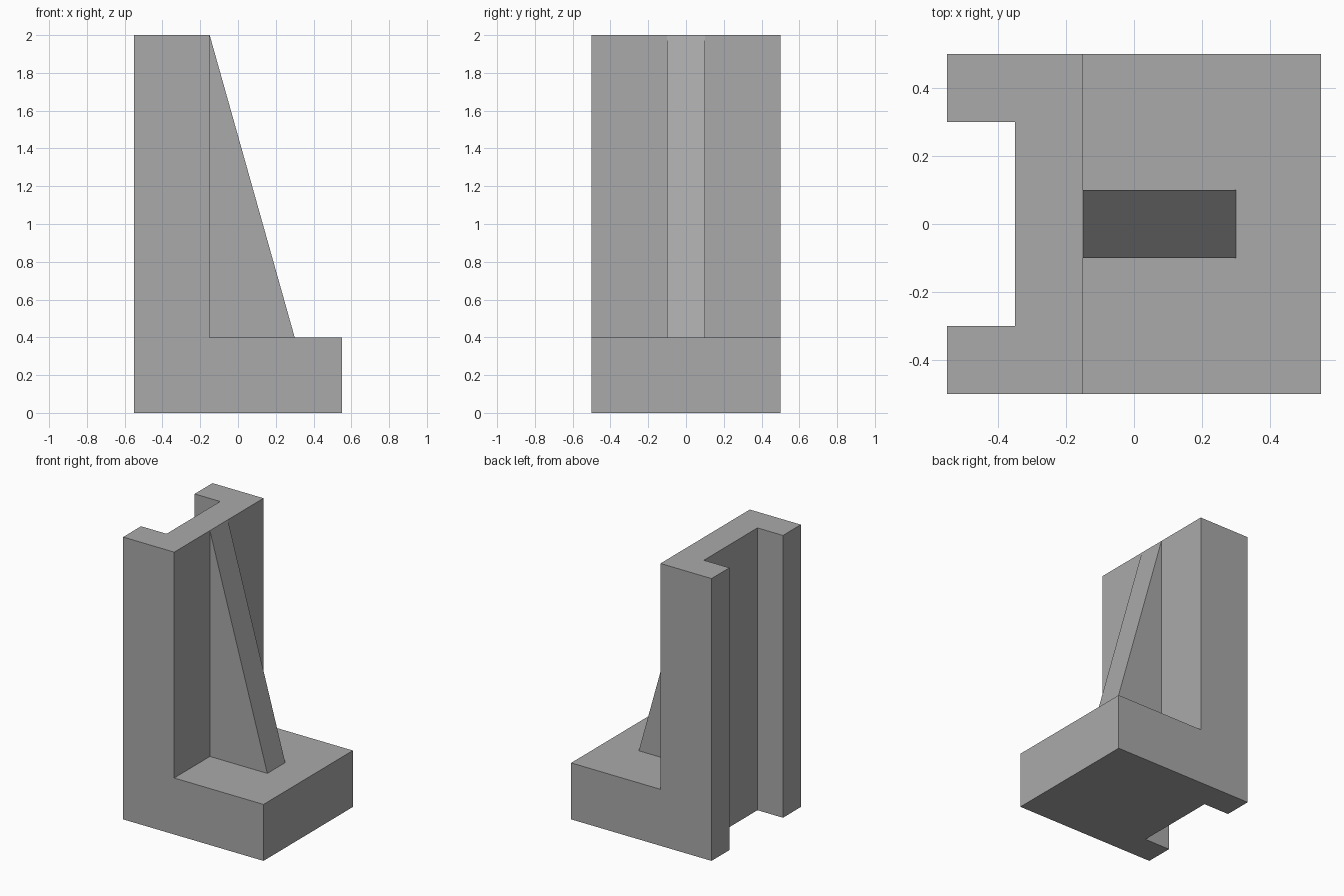
import bpy
import bmesh

cube = bpy.data.objects.get("Cube")
if cube:
    bpy.data.objects.remove(cube, do_unlink=True)

# Single plain grey material
grey = bpy.data.materials.new("plain_grey")
grey.use_nodes = True
colour = (0.4, 0.4, 0.4, 1.0)
grey.diffuse_color = colour
grey.node_tree.nodes["Principled BSDF"].inputs["Base Color"].default_value = colour


def extrude_profile(name, points, half_width):
    """Extrude an x-z outline along y, centred on y = 0."""
    bm = bmesh.new()
    face = bm.faces.new([bm.verts.new((x, -half_width, z)) for x, z in points])
    result = bmesh.ops.extrude_face_region(bm, geom=[face])
    verts = [g for g in result["geom"] if isinstance(g, bmesh.types.BMVert)]
    bmesh.ops.translate(bm, verts=verts, vec=(0, 2 * half_width, 0))
    bmesh.ops.recalc_face_normals(bm, faces=bm.faces)
    mesh = bpy.data.meshes.new(name)
    bm.to_mesh(mesh)
    bm.free()
    mesh.materials.append(grey)
    obj = bpy.data.objects.new(name, mesh)
    bpy.context.collection.objects.link(obj)
    return obj


back, wall, front = -0.55, -0.15, 0.55
foot_top, height = 0.4, 2.0

# L-shaped bracket: upright wall and foot
bracket = extrude_profile("bracket_body", [
    (back, 0), (front, 0), (front, foot_top),
    (wall, foot_top), (wall, height), (back, height)], 0.5)

# Full-height channel in the back of the wall
cutter = extrude_profile("channel_cutter", [
    (back - 0.2, -0.2), (-0.35, -0.2),
    (-0.35, height + 0.2), (back - 0.2, height + 0.2)], 0.3)
cutter.hide_render = True
cutter.hide_viewport = True
cutter.display_type = "WIRE"
cut = bracket.modifiers.new("channel", "BOOLEAN")
cut.operation = "DIFFERENCE"
cut.solver = "EXACT"
cut.object = cutter

# Triangular rib, open where it meets the wall and the foot
rib = extrude_profile("support_rib", [
    (wall, foot_top), (0.3, foot_top), (wall, height)], 0.1)
bm = bmesh.new()
bm.from_mesh(rib.data)
hidden = [f for f in bm.faces if f.normal.x < -0.9 or f.normal.z < -0.9]
bmesh.ops.delete(bm, geom=hidden, context="FACES")
bm.to_mesh(rib.data)
bm.free()
